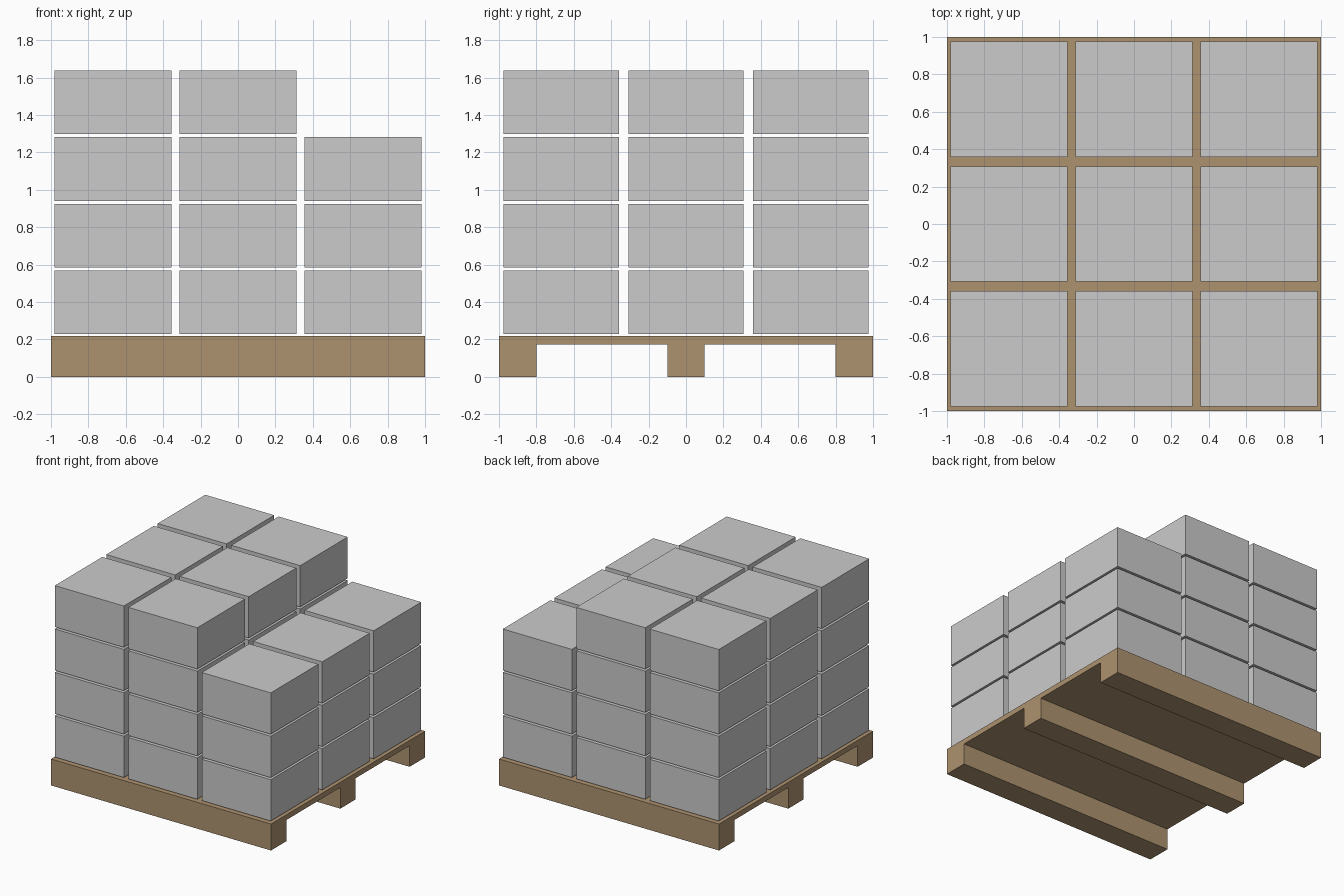
import bpy, bmesh

if "Cube" in bpy.data.objects:
    bpy.data.objects.remove(bpy.data.objects["Cube"])

def material(name, color):
    m = bpy.data.materials.new(name)
    m.diffuse_color = color
    m.use_nodes = True
    m.node_tree.nodes["Principled BSDF"].inputs["Base Color"].default_value = m.diffuse_color
    return m

def mesh_object(name, bm, mat=None):
    bmesh.ops.recalc_face_normals(bm, faces=bm.faces)
    me = bpy.data.meshes.new(name)
    bm.to_mesh(me)
    bm.free()
    ob = bpy.data.objects.new(name, me)
    bpy.context.collection.objects.link(ob)
    if mat:
        me.materials.append(mat)
    return ob

# Pallet: deck and three runners as one end profile (y, z) swept along x
TOP, UNDER = 0.217, 0.174
profile = [(-1, 0), (-0.8, 0), (-0.8, UNDER), (-0.1, UNDER), (-0.1, 0), (0.1, 0),
           (0.1, UNDER), (0.8, UNDER), (0.8, 0), (1, 0), (1, TOP), (-1, TOP)]
bm = bmesh.new()
face = bm.faces.new([bm.verts.new((-1, y, z)) for y, z in profile])
swept = bmesh.ops.extrude_face_region(bm, geom=[face])["geom"]
bmesh.ops.translate(bm, vec=(2, 0, 0),
                    verts=[v for v in swept if isinstance(v, bmesh.types.BMVert)])
mesh_object("pallet", bm, material("wood", (0.42, 0.29, 0.16, 1)))

# Cartons: 3 x 3 layers, the top layer has no right-hand column
SIZE = (0.627, 0.617, 0.34)
PITCH, LAYER, BASE = 0.668, 0.3565, 0.228
for layer in range(4):
    for col in range(3 if layer < 3 else 2):
        for row in range(3):
            bm = bmesh.new()
            bmesh.ops.create_cube(bm, size=1)
            bmesh.ops.scale(bm, vec=SIZE, verts=bm.verts)
            box = mesh_object(f"carton_{layer}_{col}_{row}", bm)
            box.location = ((col - 1) * PITCH, (row - 1) * PITCH,
                            BASE + SIZE[2] / 2 + layer * LAYER)
